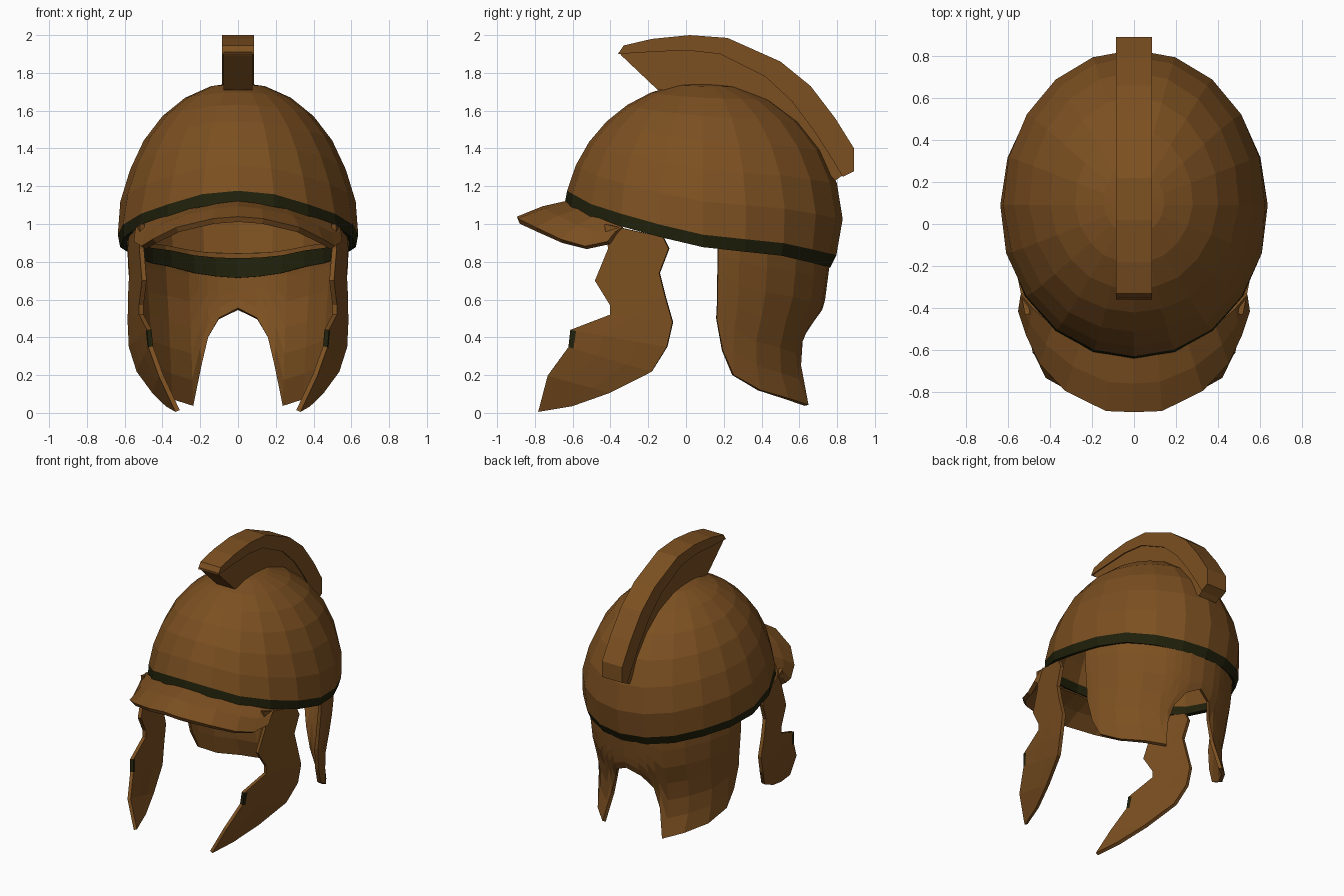
import bpy, bmesh, math

if "Cube" in bpy.data.objects:
    bpy.data.objects.remove(bpy.data.objects["Cube"])


def material(name, col):
    m = bpy.data.materials.new(name)
    m.diffuse_color = (*col, 1)
    m.use_nodes = True
    m.node_tree.nodes["Principled BSDF"].inputs["Base Color"].default_value = m.diffuse_color
    return m


BROWN = material("bronze_brown", (0.2, 0.079, 0.015))
GREEN = material("dark_green", (0.015, 0.015, 0.0035))


def interp(table, v):
    if v <= table[0][0]:
        return table[0][1]
    for (a, p), (b, q) in zip(table, table[1:]):
        if v <= b:
            return p + (q - p) * (v - a) / (b - a)
    return table[-1][1]


def grid(name, rows, thick=0, mirror=False, offset=0, mat=lambda r, c: 0, caps=False):
    """Flat-faced sheet (or tube) through rows of points."""
    bm = bmesh.new()
    vs = [[bm.verts.new(p) for p in row] for row in rows]
    for r in range(len(vs) - 1):
        for c in range(len(vs[0]) - 1):
            f = bm.faces.new((vs[r][c], vs[r][c + 1], vs[r + 1][c + 1], vs[r + 1][c]))
            f.material_index = mat(r, c)
    if caps:
        bm.faces.new(vs[0][:-1])
        bm.faces.new(vs[-1][:-1])
    bmesh.ops.remove_doubles(bm, verts=bm.verts, dist=0.0005)
    bmesh.ops.recalc_face_normals(bm, faces=bm.faces)
    me = bpy.data.meshes.new(name)
    bm.to_mesh(me)
    bm.free()
    me.materials.append(BROWN)
    me.materials.append(GREEN)
    ob = bpy.data.objects.new(name, me)
    bpy.context.collection.objects.link(ob)
    if mirror:
        m = ob.modifiers.new("mirror", 'MIRROR')
        m.merge_threshold = 0.001
    if thick:
        s = ob.modifiers.new("thickness", 'SOLIDIFY')
        s.thickness = thick
        s.offset = offset
    return ob


# Height of the slanting rim along y
RIM = [(-0.65, 1.11), (-0.5, 1.035), (-0.2, 0.945), (0.1, 0.875),
       (0.6, 0.825), (0.72, 0.79), (0.83, 0.77)]


def rim(y):
    return interp(RIM, y)


# Dome with painted rim band
def dome_point(a, z):
    k = (z - 1) / 0.75
    r = math.sqrt(max(0, 1 - k * k)) if z > 1 else 1 - 1.7 * (1 - z) ** 2
    w = 0.64 * interp([(1.0, 1), (1.3, 0.965)], z)
    return (w * r * math.cos(a), 0.09 + 0.74 * r * math.sin(a), z)


SEG, LAT = 20, 7
angles = [2 * math.pi * (i % SEG) / SEG for i in range(SEG + 1)]
rows = [[dome_point(a, rim(0.09 + 0.74 * math.sin(a))) for a in angles]]
for k in range(LAT + 1):
    row = []
    for a in angles:
        p0 = math.asin((rim(0.09 + 0.74 * math.sin(a)) + 0.066 - 1) / 0.75)
        phi = p0 + (math.pi / 2 - p0) * k / LAT
        row.append(dome_point(a, 1 + 0.75 * math.sin(phi)))
    rows.append(row)
grid("dome", rows, 0.03, offset=-1, mat=lambda r, c: 1 if r == 0 else 0)

# Neck guard with arched cut-out at the back
DEPTH = [(0.04, 0.61), (0.2, 0.54), (0.4, 0.53), (0.57, 0.62), (0.8, 0.65)]
WIDTH = [(0.04, 0.52), (0.5, 0.55), (0.8, 0.575)]


def guard_point(deg, z, inset=0):
    a = math.radians(deg)
    x = (interp(WIDTH, z) - inset) * math.cos(a)
    return (0 if deg == 90 else x, 0.1 + (interp(DEPTH, z) - inset) * math.sin(a), z)


cols = [(6, .5), (10, .33), (16, .2), (30, .12), (47, .075), (62, .04),
        (68, .25), (73, .4), (79.5, .5), (90, .55)]
rows = []
for k in range(7):
    row = []
    for deg, zb in cols:
        zt = rim(0.1 + 0.65 * math.sin(math.radians(deg))) + 0.06
        row.append(guard_point(deg, zt + (zb - zt) * k / 6))
    rows.append(row)
grid("neck_guard", rows, 0.025, mirror=True)

# Painted band on the inside of the neck guard, deepest at the back
rows = []
for top in (True, False):
    row = []
    for d in (8, 20, 35, 50, 65, 78, 90):
        z = rim(0.1 + 0.65 * math.sin(math.radians(d)))
        row.append(guard_point(d, z + (0.035 if top else -0.03 - 0.04 * d / 90), 0.022))
    rows.append(row)
grid("inner_band", rows, 0.005, mirror=True, mat=lambda r, c: 1)

# Cheek pieces: front edge (y, z) and back edge (y, z) per row
CHEEK = [(-.43, 1.0, -.12, .93), (-.41, .87, -.09, .87), (-.48, .70, -.14, .74),
         (-.40, .57, -.11, .62), (-.40, .52, -.07, .48), (-.61, .44, -.10, .35),
         (-.62, .35, -.18, .22), (-.73, .20, -.40, .11), (-.78, .01, -.60, .04)]


def cheek_point(y, z):
    x = 0.572 - 0.2 * max(0, -y - 0.1) - 0.6 * max(0, 0.45 - z) ** 2
    return (x, y, z)


rows = [[cheek_point(a + (c - a) * t, b + (d - b) * t) for t in (0, 0.06, 0.35, 0.7, 1)]
        for a, b, c, d in CHEEK]
grid("cheek_pieces", rows, 0.025, mirror=True,
     mat=lambda r, c: 1 if (r, c) == (5, 0) else 0)

# Visor wrapping the brow
outer = [(0, -.89, 1.025), (.13, -.885, 1.015), (.32, -.79, .97),
         (.44, -.66, .91), (.5, -.53, .875), (.54, -.41, .90)]
inner = [(0, -.62, 1.11), (.11, -.61, 1.095), (.25, -.56, 1.07),
         (.38, -.48, 1.03), (.47, -.40, 1.0), (.53, -.33, .975)]
rows = []
for t in (0, 0.5, 1):
    bulge = 0.012 * math.sin(math.pi * t)
    rows.append([(p[0] + (q[0] - p[0]) * t, p[1] + (q[1] - p[1]) * t,
                  p[2] + (q[2] - p[2]) * t + bulge) for p, q in zip(inner, outer)])
grid("visor", rows, 0.03, mirror=True)

# Crest: wide cap over a slightly narrower blade, stations of (y, z)
cap = [(-.33, 1.945), (-.18, 1.98), (.02, 2.0), (.22, 1.985), (.5, 1.86),
       (.66, 1.73), (.79, 1.56), (.89, 1.40), (.89, 1.28)]
lip = [(-.36, 1.90), (-.2, 1.91), (0, 1.92), (.18, 1.90), (.42, 1.78),
       (.56, 1.65), (.68, 1.49), (.77, 1.35), (.83, 1.25)]
base = [(-.34, 1.89), (-.15, 1.71), (.02, 1.71), (.15, 1.70), (.35, 1.65),
        (.46, 1.57), (.58, 1.47), (.68, 1.35), (.79, 1.23)]


def crest_part(name, top, bottom, w):
    rows = [[(-w, *p), (w, *p), (w, *q), (-w, *q), (-w, *p)] for p, q in zip(top, bottom)]
    grid(name, rows, caps=True)


crest_part("crest_cap", cap, lip, 0.085)
crest_part("crest_blade", [(y + .003, z + .01) for y, z in lip], base, 0.077)
